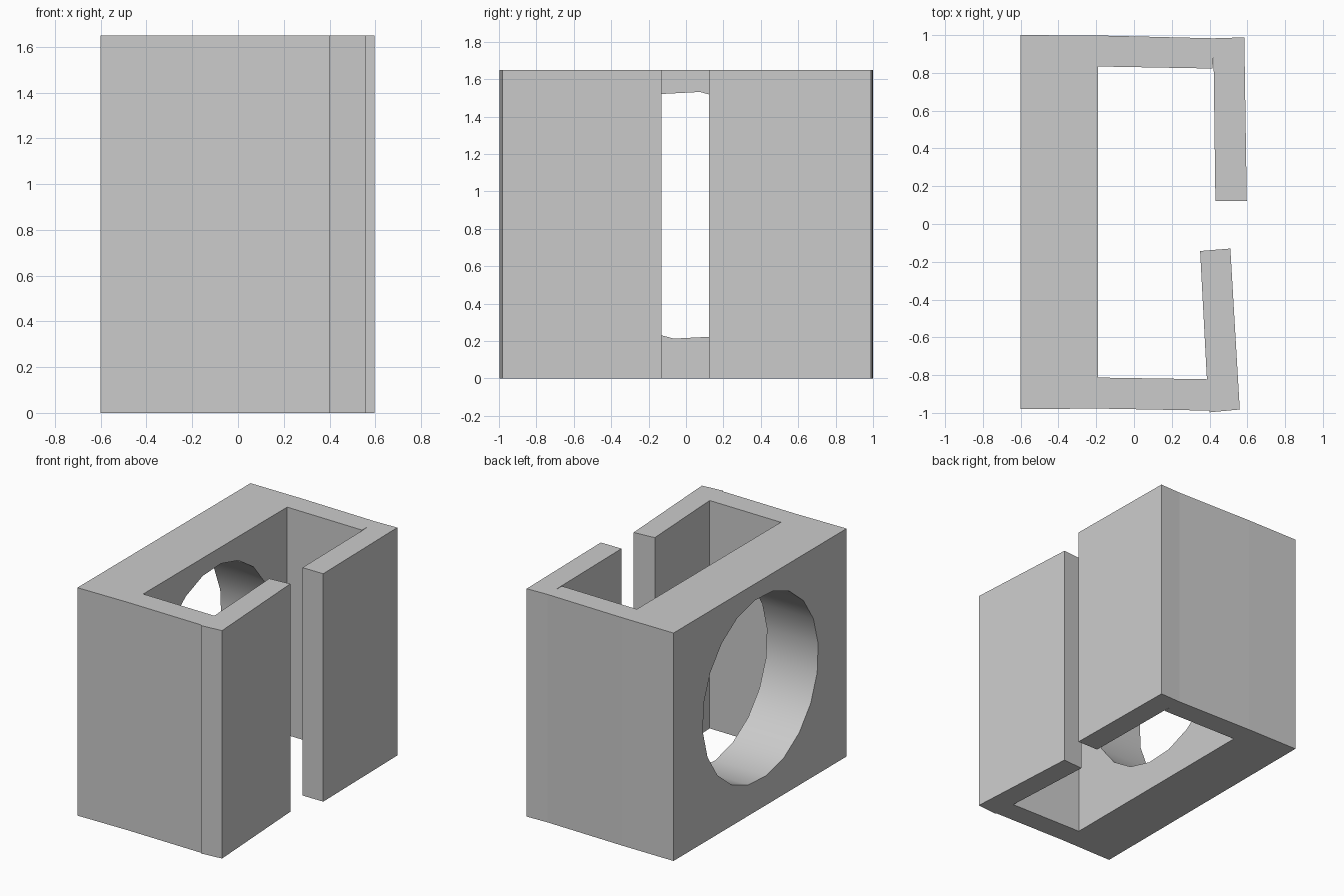
import bpy, bmesh, math
from mathutils import Vector

HEIGHT = 1.65
HOLE_Y, HOLE_Z, HOLE_R, HOLE_SIDES = 0.005, 0.872, 0.663, 20
WALL_INNER_X = -0.19

cube = bpy.data.objects.get("Cube")
if cube:
    bpy.data.objects.remove(cube, do_unlink=True)


def prism(name, points, travel):
    """Extrude a closed polygon along a vector into a solid object."""
    bm = bmesh.new()
    face = bm.faces.new([bm.verts.new(p) for p in points])
    grown = bmesh.ops.extrude_face_region(bm, geom=[face], use_keep_orig=True)
    moved = [g for g in grown["geom"] if isinstance(g, bmesh.types.BMVert)]
    bmesh.ops.translate(bm, verts=moved, vec=Vector(travel))
    bmesh.ops.recalc_face_normals(bm, faces=bm.faces)
    mesh = bpy.data.meshes.new(name)
    bm.to_mesh(mesh)
    bm.free()
    obj = bpy.data.objects.new(name, mesh)
    bpy.context.collection.objects.link(obj)
    return obj


# Plan outline: thick wall, two side arms, and two slightly skewed lips
outline = [
    (-0.6, -0.98), (WALL_INNER_X, -0.977), (0.4, -0.988), (0.4, -0.997),
    (0.56, -0.982), (0.51, -0.13), (0.35, -0.143), (0.386, -0.822),
    (WALL_INNER_X, -0.813), (WALL_INNER_X, 0.834),
    # narrow seam where the back arm meets its lip
    (0.416, 0.823), (0.419, 0.89), (0.422, 0.823),
    (0.431, 0.122), (0.597, 0.122), (0.584, 0.988), (0.42, 0.983),
    (WALL_INNER_X, 0.998), (-0.6, 1.0),
]
body = prism("bracket_body", [(x, y, 0) for x, y in outline], (0, 0, HEIGHT))

# Round hole through the thick wall
start = math.radians(6)
ring = []
for i in range(HOLE_SIDES):
    a = start + math.tau * i / HOLE_SIDES
    ring.append((-0.8, HOLE_Y + HOLE_R * math.sin(a), HOLE_Z + HOLE_R * math.cos(a)))
cutter = prism("hole_cutter", ring, (0.8, 0, 0))
cutter.hide_render = True

cut = body.modifiers.new("hole", "BOOLEAN")
cut.operation = "DIFFERENCE"
cut.solver = "EXACT"
cut.object = cutter
bpy.context.view_layer.objects.active = body
body.select_set(True)
bpy.ops.object.modifier_apply(modifier=cut.name)
bpy.data.objects.remove(cutter, do_unlink=True)

# Smooth the bore only, leave the walls flat
for p in body.data.polygons:
    c = p.center
    in_bore = math.hypot(c.y - HOLE_Y, c.z - HOLE_Z) < HOLE_R + 0.01
    p.use_smooth = in_bore and c.x < WALL_INNER_X and abs(p.normal.x) < 0.5

# Plain grey material
grey = bpy.data.materials.new("plain_grey")
grey.use_nodes = True
colour = (0.6, 0.6, 0.6, 1)
grey.diffuse_color = colour
grey.node_tree.nodes["Principled BSDF"].inputs["Base Color"].default_value = colour
body.data.materials.clear()
body.data.materials.append(grey)
for p in body.data.polygons:
    p.material_index = 0
